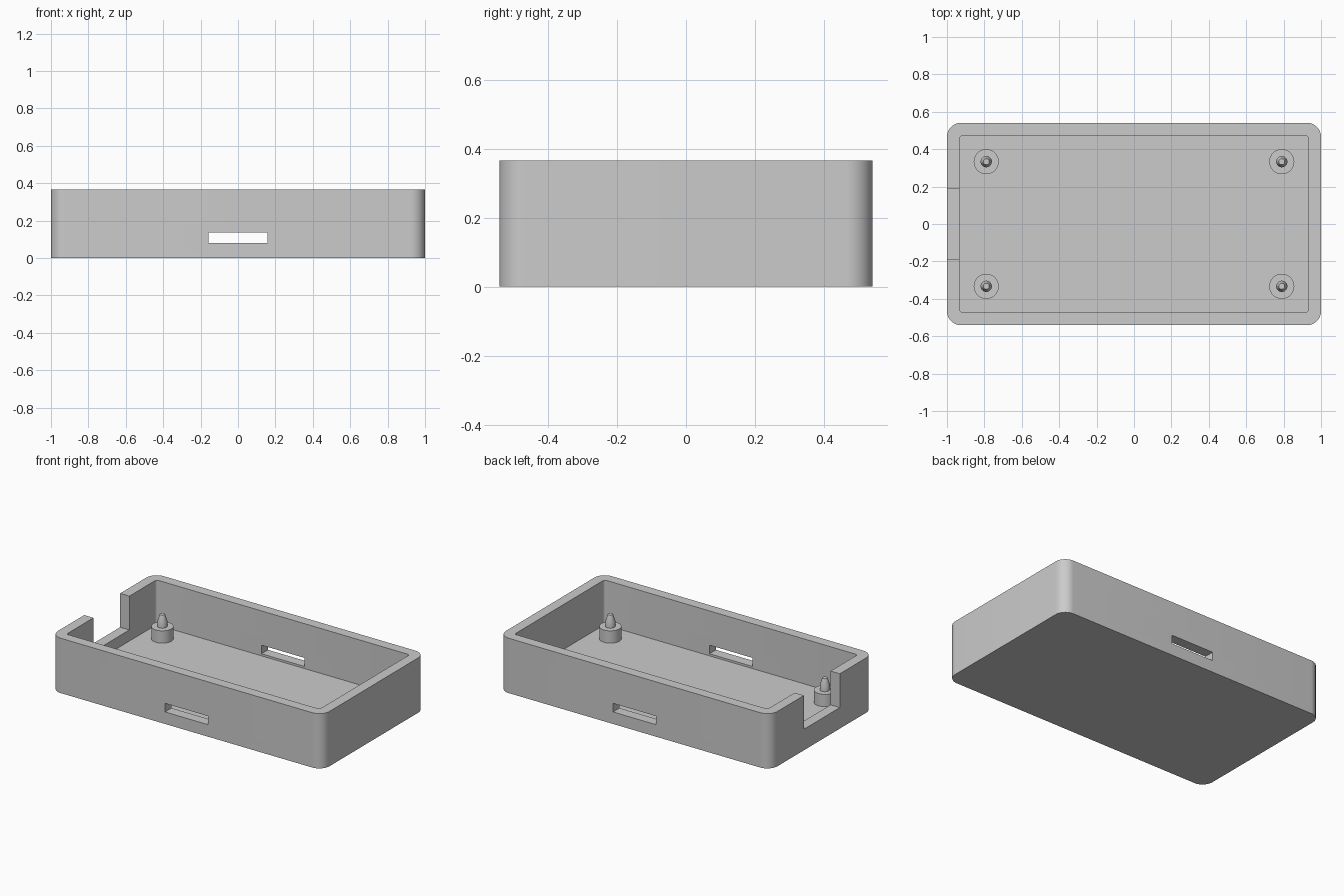
import bpy, bmesh, math

if "Cube" in bpy.data.objects:
    bpy.data.objects.remove(bpy.data.objects["Cube"])

W, D, H = 2.0, 1.082, 0.365      # outer size
WALL, FLOOR = 0.068, 0.066

grey = bpy.data.materials.new("grey plastic")
grey.diffuse_color = (0.6, 0.6, 0.6, 1)
grey.use_nodes = True
grey.node_tree.nodes["Principled BSDF"].inputs["Base Color"].default_value = grey.diffuse_color


def finish(bm, name):
    bmesh.ops.recalc_face_normals(bm, faces=bm.faces)
    me = bpy.data.meshes.new(name)
    bm.to_mesh(me)
    bm.free()
    ob = bpy.data.objects.new(name, me)
    bpy.context.collection.objects.link(ob)
    me.materials.append(grey)
    return ob


def box(name, x, y, z, radius=0, segments=12):
    """Box from (min, max) ranges with optional rounded vertical edges."""
    bm = bmesh.new()
    bmesh.ops.create_cube(bm, size=1)
    for v in bm.verts:
        v.co = [r[0] if c < 0 else r[1] for r, c in zip((x, y, z), v.co)]
    if radius:
        edges = [e for e in bm.edges if abs(e.verts[0].co.z - e.verts[1].co.z) > 1e-4]
        bmesh.ops.bevel(bm, geom=edges, offset=radius, segments=segments,
                        profile=0.5, affect='EDGES')
    return finish(bm, name)


def lathe(name, profile, x, y, sides=40):
    """Turn an (r, z) profile around a vertical axis."""
    bm = bmesh.new()
    rings = [[bm.verts.new((x + r * math.cos(2 * math.pi * i / sides),
                            y + r * math.sin(2 * math.pi * i / sides), z))
              for i in range(sides)] for r, z in profile]
    for a, b in zip(rings, rings[1:]):
        for i in range(sides):
            j = (i + 1) % sides
            bm.faces.new((a[i], a[j], b[j], b[i]))
    bm.faces.new(rings[0])
    bm.faces.new(rings[-1])
    return finish(bm, name)


def smooth(ob):
    bpy.ops.object.select_all(action='DESELECT')
    ob.select_set(True)
    bpy.context.view_layer.objects.active = ob
    bpy.ops.object.shade_smooth_by_angle(angle=math.radians(25))


# Open tray: rounded block minus cavity, side slots and end notch
tray = box("tray", (-W / 2, W / 2), (-D / 2, D / 2), (0, H), 0.075)
ix, iy = W / 2 - WALL, D / 2 - WALL
cutters = [
    box("cavity_cutter", (-ix, ix), (-iy, iy), (FLOOR, H + 0.1), 0.016, 5),
    box("slot_cutter", (-0.158, 0.158), (-D, D), (0.08, 0.137)),
    box("notch_cutter", (-W / 2 - 0.1, -ix + 0.05), (-0.189, 0.189), (0.14, H + 0.2)),
]
for c in cutters:
    mod = tray.modifiers.new(c.name, 'BOOLEAN')
    mod.object = c
    mod.solver = 'EXACT'
    c.hide_render = True
    c.hide_viewport = True

# Bake the cuts, then shade
graph = bpy.context.evaluated_depsgraph_get()
cut_mesh = bpy.data.meshes.new_from_object(tray.evaluated_get(graph))
tray.modifiers.clear()
tray.data = cut_mesh
for c in cutters:
    bpy.data.objects.remove(c)
smooth(tray)

# Four stand-offs with tapered locating pins
for sx, side in ((-1, "left"), (1, "right")):
    for sy, end in ((-1, "front"), (1, "back")):
        post = lathe(f"standoff_{end}_{side}",
                     [(0.067, FLOOR - 0.01), (0.067, 0.148), (0.03, 0.148),
                      (0.03, 0.183), (0.016, 0.228)], sx * 0.79, sy * 0.333)
        smooth(post)
